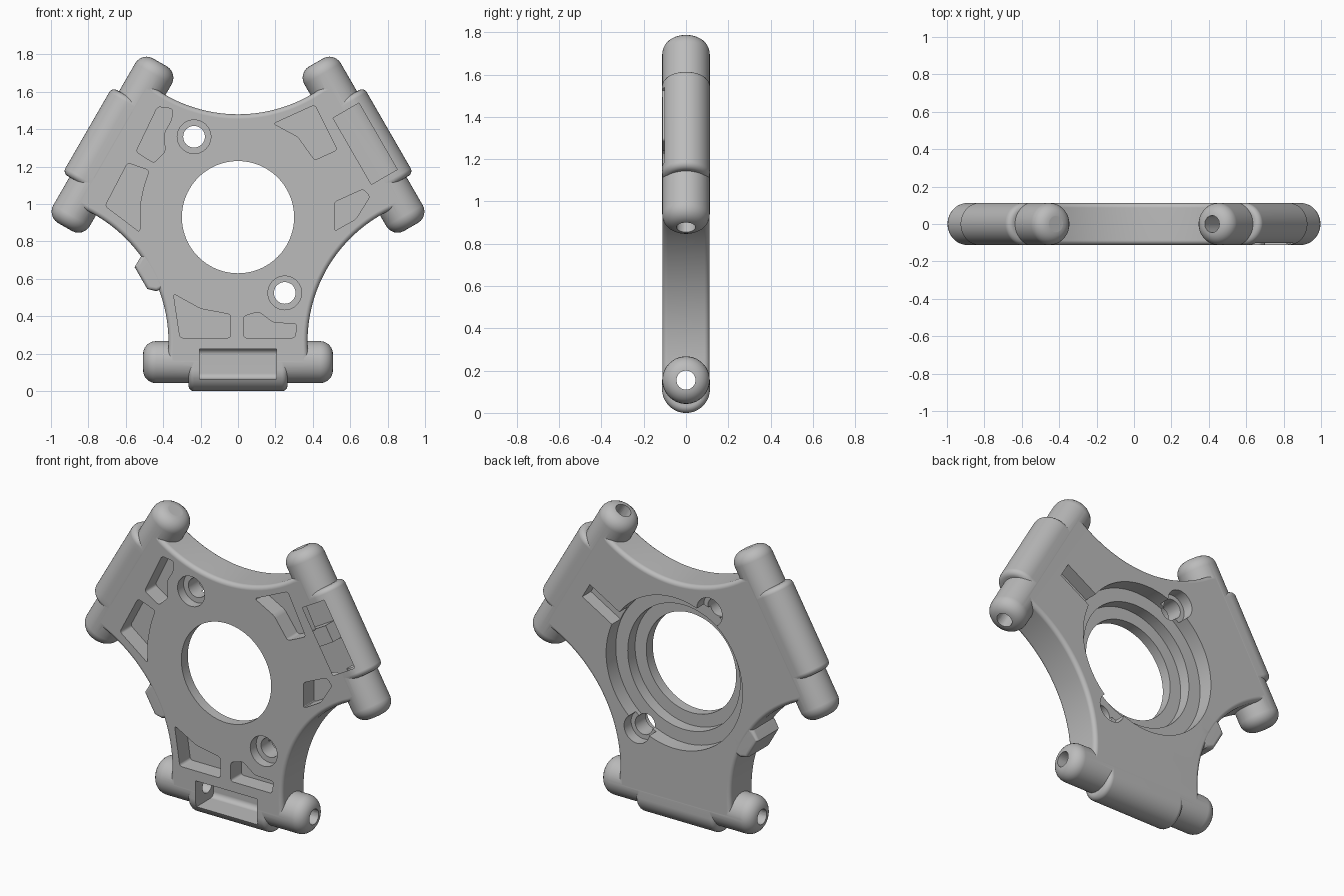
import bpy, bmesh
from math import sin, cos, asin, pi, radians
from mathutils import Matrix, Vector

default = bpy.data.objects.get("Cube")
if default:
    bpy.data.objects.remove(default, do_unlink=True)

HUB_Z = 0.93      # height of the hub centre
T = 0.112         # half thickness of the plate
ARM = 0.775       # hub centre to tube axis
ARMS = [radians(a) for a in (30, 150, 270)]

grey = bpy.data.materials.new("plain grey")
grey.use_nodes = True
grey.diffuse_color = (0.5, 0.5, 0.5, 1)
grey.node_tree.nodes["Principled BSDF"].inputs["Base Color"].default_value = (0.5, 0.5, 0.5, 1)


def flat(angle):
    """Turn about the hub: x becomes radial, z tangential, y stays depth."""
    return Matrix.Rotation(-angle, 4, 'Y')


def along(angle):
    """Lay the extrusion along an arm's tube: x radial, z towards the front."""
    return flat(angle) @ Matrix.Rotation(pi / 2, 4, 'X')


def circle(r, cx=0, cz=0, n=64):
    return [(cx + r * cos(2 * pi * i / n), cz + r * sin(2 * pi * i / n)) for i in range(n)]


def box(x0, x1, z0, z1):
    return [(x0, z0), (x1, z0), (x1, z1), (x0, z1)]


def prism(name, points, y0, y1, matrix=Matrix(), rim=0, corner=0, segments=4):
    """Extrude an outline along y, with optional rounded rims or corners."""
    bm = bmesh.new()
    low = [bm.verts.new((x, y0, z)) for x, z in points]
    high = [bm.verts.new((x, y1, z)) for x, z in points]
    bm.faces.new(low)
    bm.faces.new(high[::-1])
    for i in range(len(points)):
        j = (i + 1) % len(points)
        bm.faces.new((low[j], low[i], high[i], high[j]))
    bmesh.ops.recalc_face_normals(bm, faces=bm.faces)
    if rim or corner:
        def is_side(e):
            return abs(e.verts[0].co.y - e.verts[1].co.y) > 1e-5
        edges = [e for e in bm.edges
                 if (corner and is_side(e)) or (rim and not is_side(e) and e.calc_length() < 0.3)]
        bmesh.ops.bevel(bm, geom=edges, offset=rim or corner, offset_type='OFFSET',
                        segments=segments, profile=0.5, affect='EDGES', clamp_overlap=False)
    bm.transform(Matrix.Translation((0, 0, HUB_Z)) @ matrix)
    bmesh.ops.recalc_face_normals(bm, faces=bm.faces)
    mesh = bpy.data.meshes.new(name)
    bm.to_mesh(mesh)
    bm.free()
    mesh.materials.append(grey)
    ob = bpy.data.objects.new(name, mesh)
    bpy.context.collection.objects.link(ob)
    return ob


def combine(target, tool, operation):
    bpy.context.view_layer.objects.active = target
    mod = target.modifiers.new(tool.name, 'BOOLEAN')
    mod.operation, mod.solver, mod.object = operation, 'EXACT', tool
    bpy.ops.object.modifier_apply(modifier=mod.name)
    bpy.data.objects.remove(tool, do_unlink=True)


# Three-armed plate outline: straight arm ends joined by concave arcs
R, WAIST, HALF, STEPS = 0.78, 0.55, 0.44, 28
outline = []
for a in ARMS:
    n, t = Vector((cos(a), sin(a))), Vector((-sin(a), cos(a)))
    outline += [tuple(n * ARM - t * 0.374), tuple(n * ARM + t * 0.374)]
    g = a + pi / 3
    n, t = Vector((cos(g), sin(g))), Vector((-sin(g), cos(g)))
    sweep = asin(HALF / R)
    for i in range(STEPS + 1):
        k = sweep * (2 * i / STEPS - 1)
        outline.append(tuple(n * (WAIST + R - R * cos(k)) + t * R * sin(k)))
body = prism("hub_plate", outline, -T, T, rim=0.025)

# Cable bump on the lower right-hand waist
bump = [(0.49, -0.09), (0.56, -0.075), (0.612, -0.045), (0.612, 0.09), (0.575, 0.125), (0.49, 0.135)]
combine(body, prism("cable_bump", bump, -T + 0.002, T - 0.002, flat(radians(210)),
                    rim=0.02), 'UNION')

# Rounded tube and thicker sleeve across the end of each arm
r = T + 0.0012
half_round = [(0.817 + r * sin(pi * i / 32), -r * cos(pi * i / 32)) for i in range(33)]
sleeve = [(ARM - 0.06, -0.8 * r), (ARM, -r)] + half_round + [(ARM, r), (ARM - 0.06, 0.8 * r)]
for a in ARMS:
    combine(body, prism("tube", circle(T + 0.0004, ARM), -0.508, 0.508, along(a),
                        rim=0.07, segments=6), 'UNION')
    combine(body, prism("sleeve", sleeve, -0.265, 0.265, along(a), rim=0.03), 'UNION')


def cut(points, y0, y1, matrix=Matrix(), corner=0):
    combine(body, prism("cutter", points, y0, y1, matrix, corner=corner), 'DIFFERENCE')


# Bore and round-bottomed front window in each tube
quarter = [pi / 2 * i / 6 for i in range(7)]
window = [(0.865, 0.2), (0.705, 0.2)]
window += [(0.735 - 0.03 * cos(k), -0.03 - 0.03 * sin(k)) for k in quarter]
window += [(0.835 + 0.03 * sin(k), -0.03 - 0.03 * cos(k)) for k in quarter]
for a in ARMS:
    cut(circle(0.045, ARM, n=32), -0.7, 0.7, along(a))
    cut(window, -0.205, 0.205, along(a))

# Centre hole and stepped recess in the back
cut(circle(0.3, n=96), -0.3, 0.3)
for radius, floor in ((0.455, 0.02), (0.375, -0.05)):
    cut(circle(radius, n=96), floor, 0.3)

# Slots leading out of the recess
cut(box(0.43, 0.68, -0.05, 0.05), 0.03, 0.3, flat(radians(30)))
cut(box(0.43, 0.53, -0.045, 0.045), 0.03, 0.3, flat(radians(210)))

# Screw holes, counterbored on both sides
for x, z in ((-0.235, 0.43), (0.25, -0.405)):
    cut(circle(0.058, x, z, 40), -0.3, 0.3)
    cut(circle(0.09, x, z, 40), -0.3, -0.055)
    cut(circle(0.085, x, z, 40), 0.045, 0.3)

# Lightening pockets in the front
pockets = [
    [(-0.43, 0.59), (-0.35, 0.58), (-0.355, 0.52), (-0.395, 0.45), (-0.39, 0.35), (-0.45, 0.29), (-0.545, 0.35)],
    [(-0.59, 0.29), (-0.475, 0.25), (-0.505, 0.16), (-0.525, 0.06), (-0.525, -0.08), (-0.71, 0.06)],
    [(0.19, 0.5), (0.41, 0.6), (0.53, 0.36), (0.41, 0.305), (0.32, 0.43)],
    [(0.515, 0.08), (0.67, 0.15), (0.705, 0.11), (0.63, -0.01), (0.515, -0.075)],
    [(-0.345, -0.41), (-0.31, -0.645), (-0.04, -0.645), (-0.04, -0.52), (-0.2, -0.49)],
    [(0.03, -0.645), (0.03, -0.53), (0.11, -0.505), (0.19, -0.565), (0.315, -0.57), (0.305, -0.645)],
]
for p in pockets:
    cut(p, -0.3, -0.01, corner=0.015)

# Smooth the rounded surfaces, keep machined edges crisp and flats flat
bpy.ops.object.select_all(action='DESELECT')
body.select_set(True)
bpy.context.view_layer.objects.active = body
bpy.ops.object.shade_smooth_by_angle(angle=radians(30))
normals = body.modifiers.new("flat_normals", 'WEIGHTED_NORMAL')
normals.keep_sharp = True
